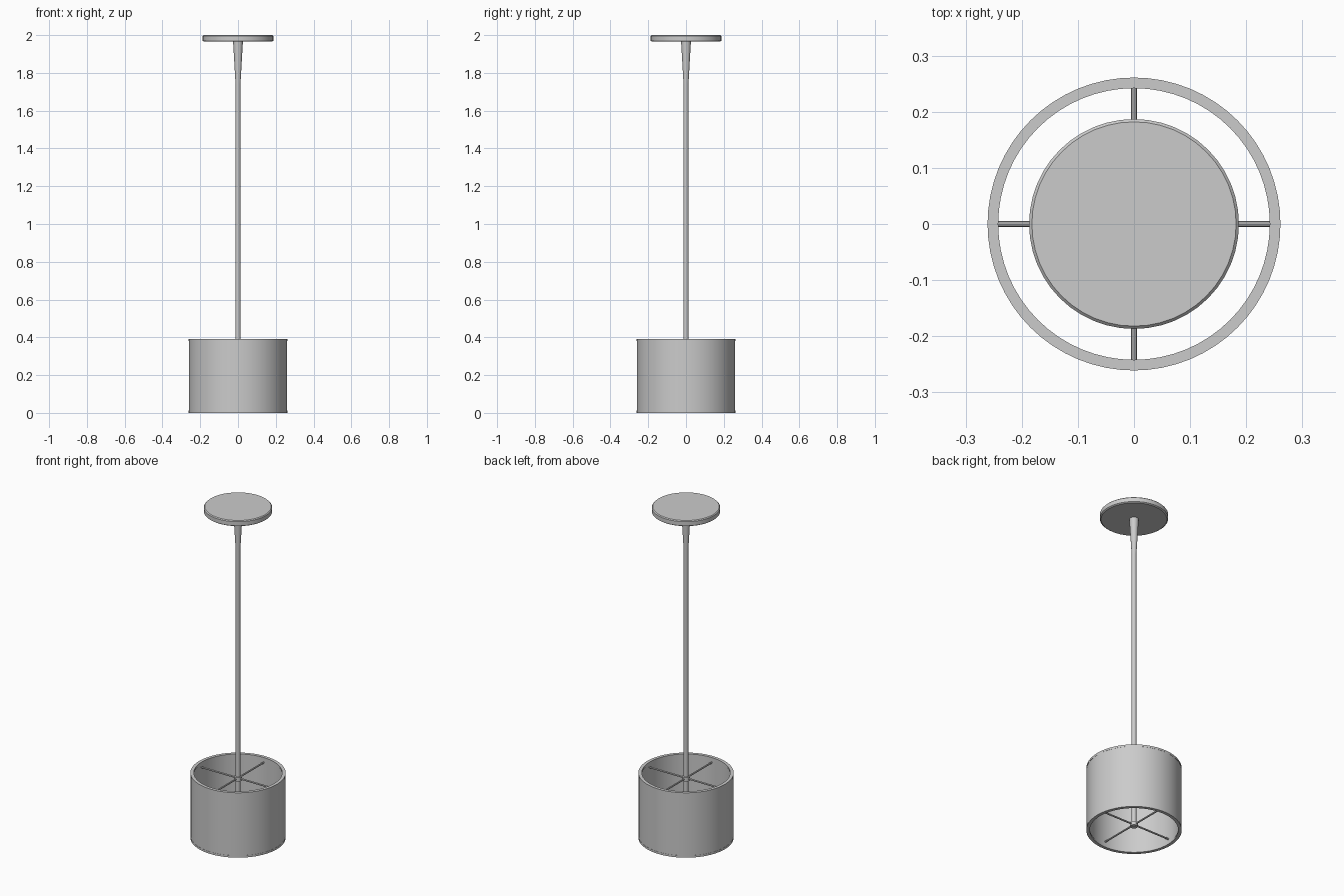
import bpy, math

if "Cube" in bpy.data.objects:
    bpy.data.objects.remove(bpy.data.objects["Cube"])

def finish(ob, name):
    ob.name = name
    bpy.context.view_layer.objects.active = ob
    ob.select_set(True)
    bpy.ops.object.shade_smooth_by_angle(angle=math.radians(35))
    return ob

def lathe(name, profile, n=48, closed=False):
    # revolve (radius, z) points about the z axis
    verts, faces = [], []
    for r, z in profile:
        for i in range(n):
            a = 2 * math.pi * i / n
            verts.append((r * math.cos(a), r * math.sin(a), z))
    m = len(profile)
    for j in range(m if closed else m - 1):
        k = (j + 1) % m
        for i in range(n):
            h = (i + 1) % n
            faces.append((j * n + i, j * n + h, k * n + h, k * n + i))
    if not closed:
        faces.append(tuple(reversed(range(n))))
        faces.append(tuple((m - 1) * n + i for i in range(n)))
    me = bpy.data.meshes.new(name)
    me.from_pydata(verts, [], faces)
    ob = bpy.data.objects.new(name, me)
    bpy.context.collection.objects.link(ob)
    bpy.ops.object.select_all(action='DESELECT')
    return finish(ob, name)

def spoke(name, angle, z, r0=0.008, r1=0.247, rad=0.005):
    mid = (r0 + r1) / 2
    bpy.ops.mesh.primitive_cylinder_add(
        vertices=8, radius=rad, depth=r1 - r0,
        location=(mid * math.cos(angle), mid * math.sin(angle), z),
        rotation=(0, math.pi / 2, angle))
    finish(bpy.context.object, name)

# ceiling plate
lathe("ceiling_plate", [(0.18, 1.965), (0.187, 1.97), (0.187, 1.995), (0.182, 2.0)])

# hanging rod, flaring gently into the plate, running down through the shade
lathe("hanging_rod", [(0.013, 0.02), (0.013, 1.74), (0.026, 1.966)], 16)

# open drum shade with wall thickness
lathe("drum_shade", [(0.26, 0.005), (0.26, 0.39), (0.245, 0.39), (0.245, 0.005)], 64, True)
bpy.data.objects["drum_shade"].location.z = 0
# thin rims top and bottom
lathe("bottom_rim", [(0.261, 0.0), (0.261, 0.012), (0.242, 0.012), (0.242, 0.0)], 64, True)
lathe("top_rim", [(0.261, 0.38), (0.261, 0.392), (0.242, 0.392), (0.242, 0.38)], 64, True)

# spoke frames and hubs holding the shade
for label, z in (("upper", 0.36), ("lower", 0.035)):
    lathe(label + "_hub", [(0.022, z - 0.012), (0.022, z + 0.012)], 16)
    for i in range(4):
        spoke(f"{label}_spoke_{i + 1}", i * math.pi / 2, z)
